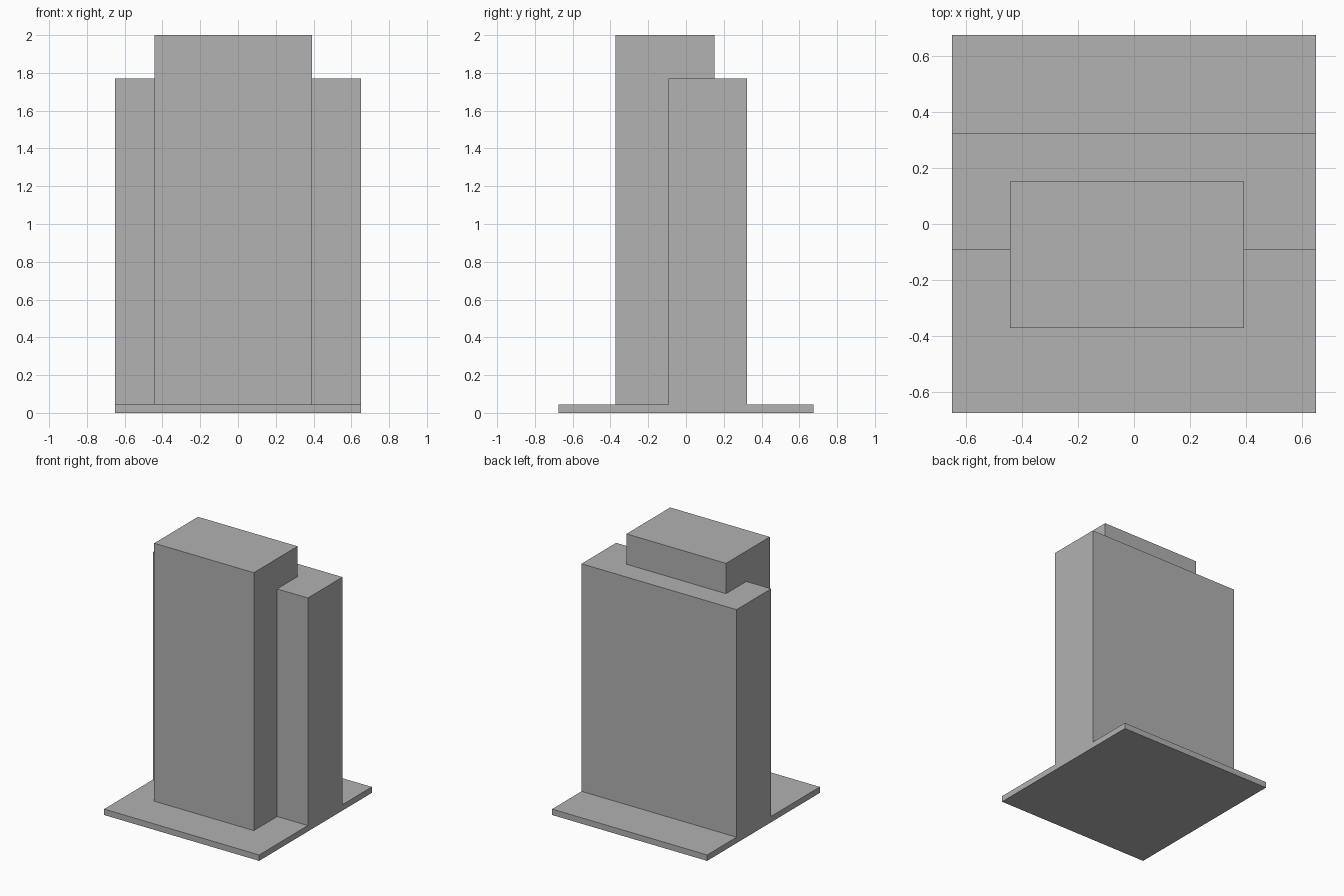
import bpy

default_cube = bpy.data.objects.get("Cube")
if default_cube:
    bpy.data.objects.remove(default_cube, do_unlink=True)

# Single flat grey
grey = bpy.data.materials.new("plain_grey")
grey.use_nodes = True
colour = (0.445, 0.445, 0.445, 1)
grey.diffuse_color = colour
grey.node_tree.nodes["Principled BSDF"].inputs["Base Color"].default_value = colour


def box(name, low, high):
    """Add a flat-sided box spanning two opposite corners."""
    centre = [(a + b) / 2 for a, b in zip(low, high)]
    bpy.ops.mesh.primitive_cube_add(size=1, location=centre)
    obj = bpy.context.object
    obj.name = name
    obj.scale = [b - a for a, b in zip(low, high)]
    bpy.ops.object.transform_apply(location=False, rotation=False, scale=True)
    obj.data.materials.append(grey)
    return obj


half_width, half_depth, base_top = 0.65, 0.675, 0.045

# Thin ground slab
box("base_slab", (-half_width, -half_depth, 0), (half_width, half_depth, base_top))
# Wide rear block, flush with the slab sides
box("rear_block", (-half_width, -0.092, base_top), (half_width, 0.323, 1.77))
# Taller front tower, slightly off centre
box("front_tower", (-0.442, -0.372, base_top), (0.393, 0.152, 2))
